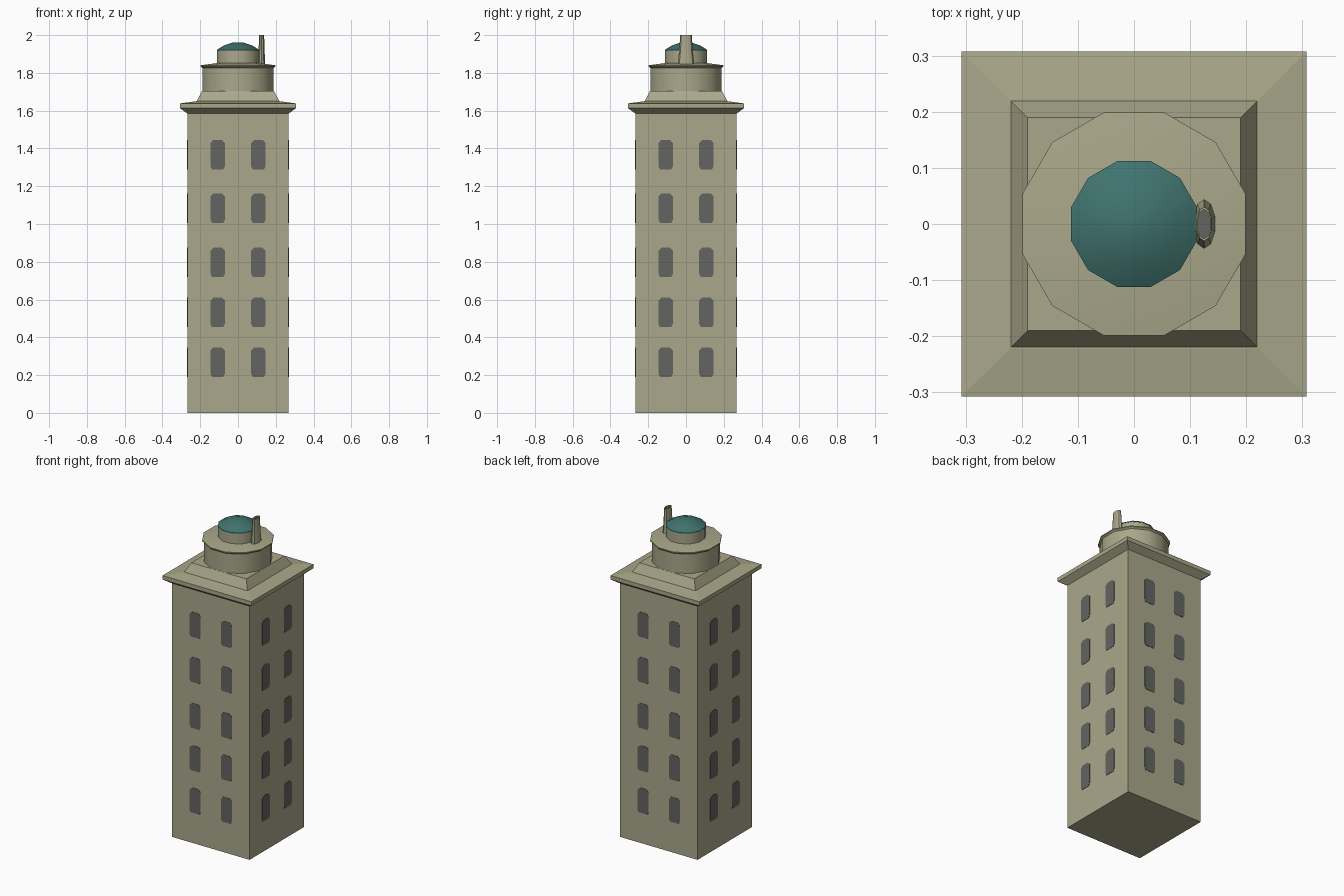
import bpy, bmesh, math
from mathutils import Matrix

if "Cube" in bpy.data.objects:
    bpy.data.objects.remove(bpy.data.objects["Cube"])


def material(name, rgb):
    m = bpy.data.materials.new(name)
    m.diffuse_color = (*rgb, 1)
    m.use_nodes = True
    m.node_tree.nodes["Principled BSDF"].inputs["Base Color"].default_value = m.diffuse_color
    return m


STONE = material("tan stone", (0.40, 0.39, 0.255))
GLASS = material("dark grey glass", (0.125, 0.13, 0.12))
TEAL = material("teal copper", (0.05, 0.17, 0.155))


def finish(name, bm, mats, smooth=False):
    bmesh.ops.recalc_face_normals(bm, faces=bm.faces)
    me = bpy.data.meshes.new(name)
    bm.to_mesh(me)
    bm.free()
    ob = bpy.data.objects.new(name, me)
    bpy.context.collection.objects.link(ob)
    for m in mats:
        me.materials.append(m)
    if smooth:
        bpy.ops.object.select_all(action='DESELECT')
        ob.select_set(True)
        bpy.context.view_layer.objects.active = ob
        bpy.ops.object.shade_smooth_by_angle(angle=math.radians(35))
    return ob


def loft(name, profile, sides, mats, smooth=False, centre=(0, 0), squash=1.0):
    """Stack n-sided rings; profile holds (flat-side half width, height)."""
    bm = bmesh.new()
    rings = []
    for r, z in profile:
        big = r / math.cos(math.pi / sides)
        ring = []
        for i in range(sides):
            a = (i + 0.5) * 2 * math.pi / sides
            ring.append(bm.verts.new((centre[0] + big * squash * math.cos(a),
                                      centre[1] + big * math.sin(a), z)))
        rings.append(ring)
    for a, b in zip(rings, rings[1:]):
        for i in range(sides):
            j = (i + 1) % sides
            bm.faces.new((a[i], a[j], b[j], b[i]))
    bm.faces.new(rings[0])
    top = bm.faces.new(rings[-1])
    top.material_index = len(mats) - 1
    return finish(name, bm, mats, smooth)


# Square shaft, cornice and sloped plinth
loft("shaft", [(0.268, 0), (0.268, 1.59)], 4, [STONE])
loft("cornice", [(0.268, 1.585), (0.307, 1.613), (0.307, 1.638), (0.222, 1.65)], 4, [STONE])
loft("plinth", [(0.222, 1.645), (0.19, 1.705)], 4, [STONE])

# Round drum with overhanging cap, then lantern and shallow dome
loft("drum", [(0.189, 1.69), (0.189, 1.83)], 12, [STONE], True)
loft("drum_cap", [(0.188, 1.825), (0.199, 1.834), (0.199, 1.84), (0.105, 1.853)], 12, [STONE], True)
loft("lantern", [(0.110, 1.845), (0.110, 1.92)], 12, [STONE], True)
loft("dome", [(0.112, 1.918), (0.112, 1.922), (0.075, 1.945), (0.03, 1.96), (0.004, 1.962)],
     12, [TEAL], True)

# Tapered oval chimney with a dark sunken mouth
loft("chimney", [(0.042, 1.845), (0.036, 1.90), (0.029, 2.0), (0.025, 2.0), (0.025, 1.99)],
     10, [STONE, GLASS], centre=(0.125, 0), squash=0.46)

# Windows: thin clipped-corner plates, two columns by five rows on each side
W, H, C = 0.038, 0.078, 0.016
OUTLINE = [(-W + C / 2, -H), (W - C / 2, -H), (W, -H + C), (W, H - C),
           (W - C, H), (-W + C, H), (-W, H - C), (-W, -H + C)]
for side, label in enumerate(("front", "right", "back", "left")):
    bm = bmesh.new()
    for zc in (0.268, 0.532, 0.797, 1.084, 1.367):
        for xc in (-0.108, 0.108):
            face = bm.faces.new([bm.verts.new((xc + x, -0.267, zc + z)) for x, z in OUTLINE])
            out = bmesh.ops.extrude_face_region(bm, geom=[face])
            moved = [v for v in out["geom"] if isinstance(v, bmesh.types.BMVert)]
            bmesh.ops.translate(bm, verts=moved, vec=(0, -0.003, 0))
    bm.transform(Matrix.Rotation(side * math.pi / 2, 4, 'Z'))
    finish(label + "_windows", bm, [GLASS])
